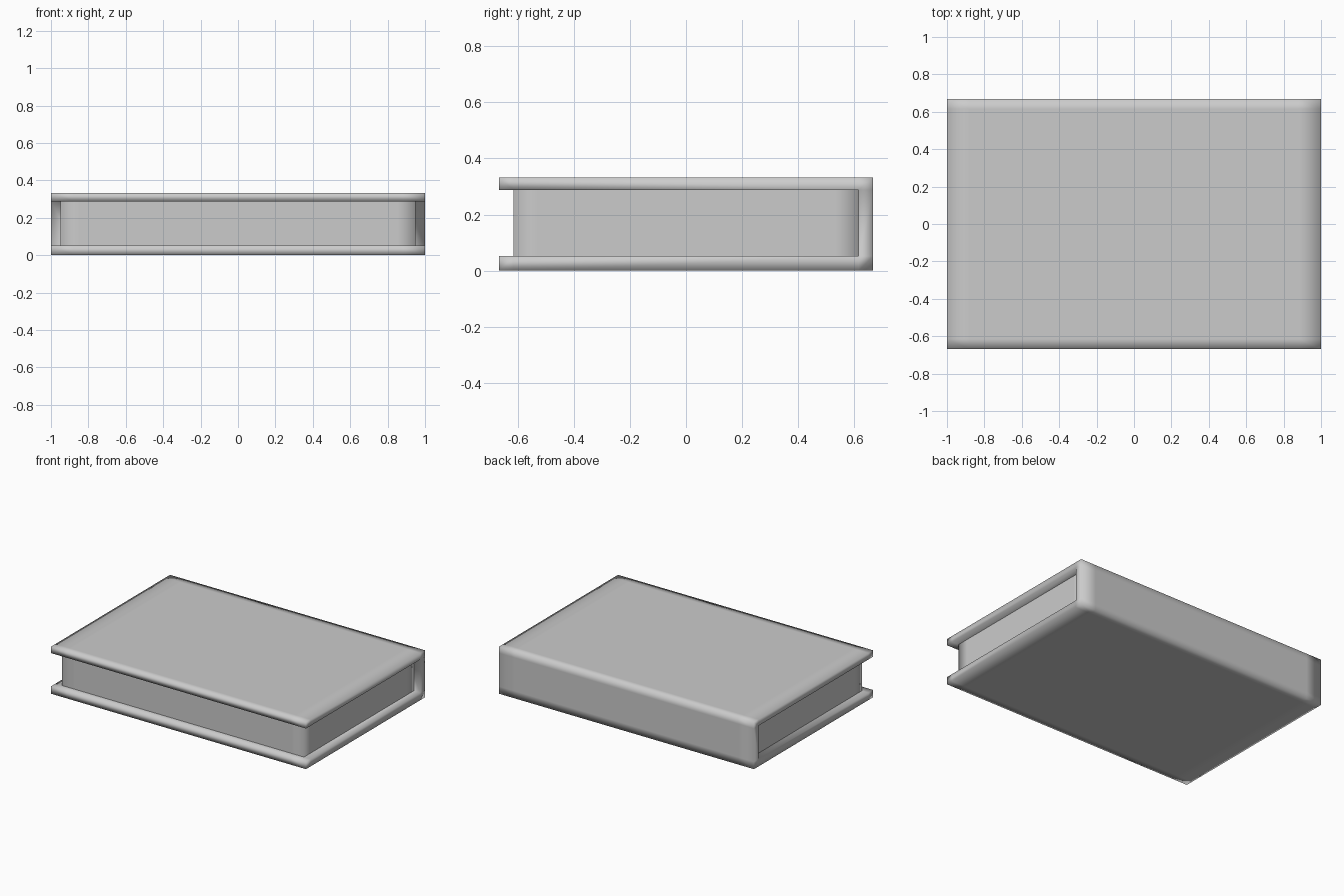
import bpy
import bmesh

if "Cube" in bpy.data.objects:
    bpy.data.objects.remove(bpy.data.objects["Cube"])


def extrude_x(name, profile, half, x_cuts, y_cuts, z_cuts, sharp_caps=False):
    """Extrude a (y, z) profile along x and add support loops for soft shading."""
    bm = bmesh.new()
    face = bm.faces.new([bm.verts.new((-half, y, z)) for y, z in profile])
    ext = bmesh.ops.extrude_face_region(bm, geom=[face], use_keep_orig=True)
    verts = [g for g in ext["geom"] if isinstance(g, bmesh.types.BMVert)]
    bmesh.ops.translate(bm, verts=verts, vec=(2 * half, 0, 0))
    for axis, cuts in enumerate((x_cuts, y_cuts, z_cuts)):
        for c in cuts:
            co, no = [0, 0, 0], [0, 0, 0]
            co[axis], no[axis] = c, 1
            bmesh.ops.bisect_plane(bm, geom=bm.verts[:] + bm.edges[:] + bm.faces[:],
                                   dist=1e-5, plane_co=co, plane_no=no)
    bmesh.ops.recalc_face_normals(bm, faces=bm.faces[:])
    for f in bm.faces:
        f.smooth = True
    if sharp_caps:
        for e in bm.edges:
            flat = [abs(f.normal.z) > 0.9 for f in e.link_faces]
            if any(flat) and not all(flat):
                e.smooth = False
    mesh = bpy.data.meshes.new(name)
    bm.to_mesh(mesh)
    bm.free()
    obj = bpy.data.objects.new(name, mesh)
    bpy.context.collection.objects.link(obj)
    return obj


D, H = 0.667, 0.333          # half depth and height of the cover
IN, LO, HI = 0.615, 0.052, 0.288   # inner spine and inner board faces

# Hard cover: C-shaped section with the spine at the back
extrude_x("cover",
          [(-D, 0), (D, 0), (D, H), (-D, H), (-D, HI), (IN, HI), (IN, LO), (-D, LO)],
          1.0, (-0.88, 0.88), (-IN, IN), (LO, HI))

# Page block, set back from the cover edges
extrude_x("pages",
          [(-IN, LO - 0.002), (IN + 0.002, LO - 0.002), (IN + 0.002, HI + 0.002), (-IN, HI + 0.002)],
          0.948, (-0.85, 0.85), (-0.53, 0.53), (), sharp_caps=True)
